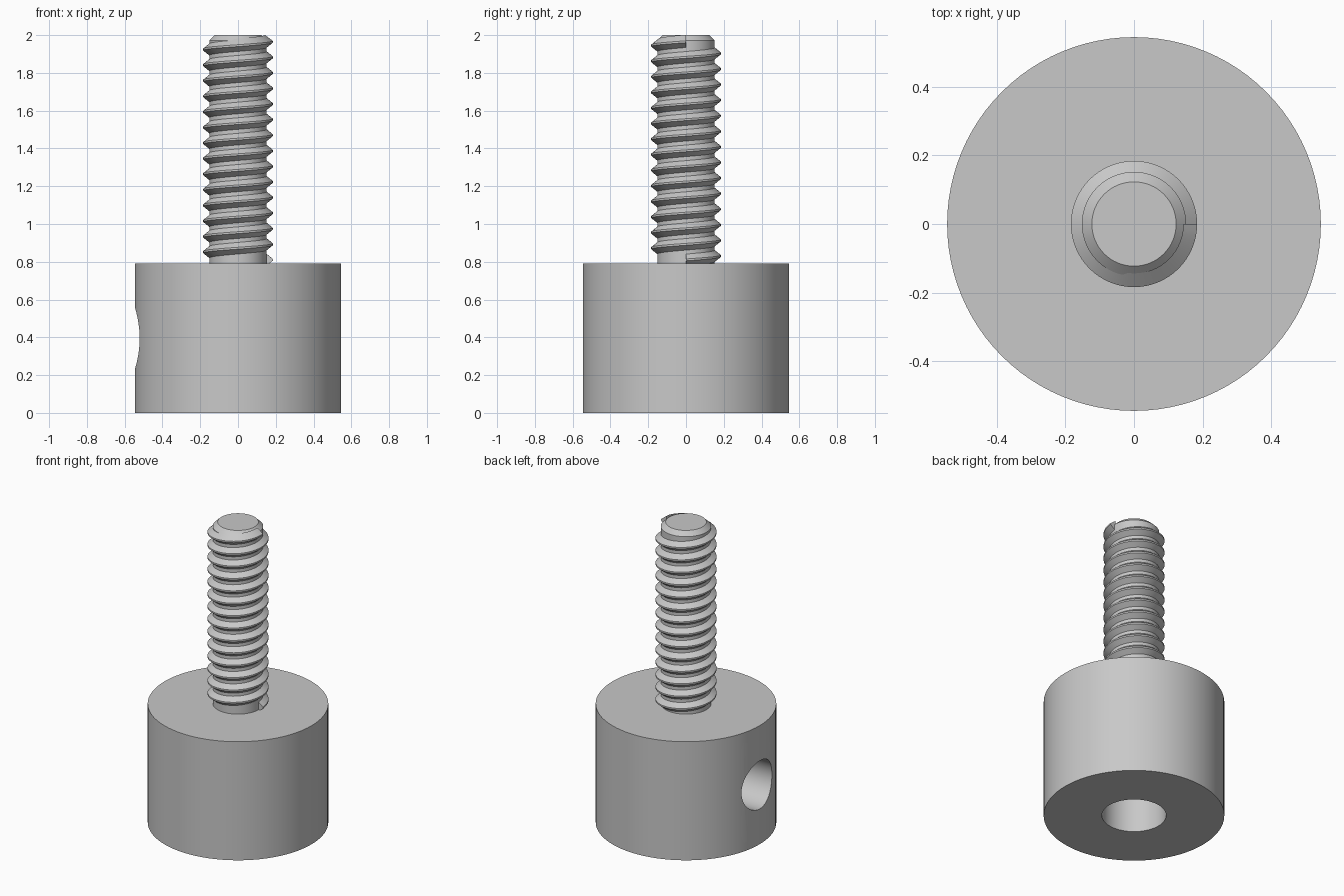
import bpy, bmesh, math

if "Cube" in bpy.data.objects:
    bpy.data.objects.remove(bpy.data.objects["Cube"], do_unlink=True)

steel = bpy.data.materials.new("grey steel")
GREY = (0.58, 0.58, 0.58, 1)
steel.diffuse_color = GREY
steel.use_nodes = True
steel.node_tree.nodes["Principled BSDF"].inputs["Base Color"].default_value = GREY

BODY_R, BODY_H = 0.545, 0.79
CORE_R, CREST_R, TIP_R, TOP = 0.152, 0.184, 0.123, 2.0


def cylinder(name, radius, depth, location, rotation=(0, 0, 0), sides=96):
    bpy.ops.mesh.primitive_cylinder_add(vertices=sides, radius=radius, depth=depth,
                                        location=location, rotation=rotation)
    obj = bpy.context.object
    obj.name = name
    obj.data.materials.append(steel)
    return obj


def mesh_object(name, bm):
    bmesh.ops.recalc_face_normals(bm, faces=bm.faces)
    mesh = bpy.data.meshes.new(name)
    bm.to_mesh(mesh)
    bm.free()
    mesh.materials.append(steel)
    obj = bpy.data.objects.new(name, mesh)
    bpy.context.collection.objects.link(obj)
    return obj


def activate(obj):
    bpy.ops.object.select_all(action='DESELECT')
    obj.select_set(True)
    bpy.context.view_layer.objects.active = obj


def cut(target, cutter):
    mod = target.modifiers.new("cut", 'BOOLEAN')
    mod.operation = 'DIFFERENCE'
    mod.solver = 'EXACT'
    mod.object = cutter
    activate(target)
    bpy.ops.object.modifier_apply(modifier=mod.name)
    bpy.data.objects.remove(cutter, do_unlink=True)


# Round body with a blind bore below and a cross hole on one side
body = cylinder("body", BODY_R, BODY_H, (0, 0, BODY_H / 2))
cut(body, cylinder("bore_cutter", 0.194, 0.7, (0, 0, 0.25)))
cut(body, cylinder("side_hole_cutter", 0.16, 0.8, (-0.4, 0, BODY_H / 2),
                   (0, math.pi / 2, 0)))

# Stud core with chamfered tip, lathed from a profile
SEGS = 64
bm = bmesh.new()
rings = []
for r, z in [(CORE_R, BODY_H - 0.02), (CORE_R, TOP - 0.028), (TIP_R, TOP)]:
    rings.append([bm.verts.new((r * math.cos(math.tau * i / SEGS),
                                r * math.sin(math.tau * i / SEGS), z))
                  for i in range(SEGS)])
for low, high in zip(rings, rings[1:]):
    for i in range(SEGS):
        j = (i + 1) % SEGS
        bm.faces.new((low[i], low[j], high[j], high[i]))
bm.faces.new(rings[0][::-1])
bm.faces.new(rings[-1])
core = mesh_object("stud_core", bm)

# Right-handed thread ridge swept up a helix
TURNS, STEPS = 14, 64
START, END = 0.81, 1.965
profile = [(CORE_R - 0.008, -0.037), (CREST_R, -0.005),
           (CREST_R, 0.005), (CORE_R - 0.008, 0.037)]
bm = bmesh.new()
sections = []
for k in range(TURNS * STEPS + 1):
    a = math.tau * k / STEPS
    mid = START + (END - START) * k / (TURNS * STEPS)
    sections.append([bm.verts.new((r * math.cos(a), r * math.sin(a), min(mid + dz, TOP)))
                     for r, dz in profile])
for s, t in zip(sections, sections[1:]):
    for i in range(4):
        j = (i + 1) % 4
        bm.faces.new((s[i], s[j], t[j], t[i]))
bm.faces.new(sections[0])
bm.faces.new(sections[-1][::-1])
thread = mesh_object("thread", bm)

for obj in (body, core, thread):
    activate(obj)
    bpy.ops.object.shade_smooth_by_angle(angle=math.radians(30))
